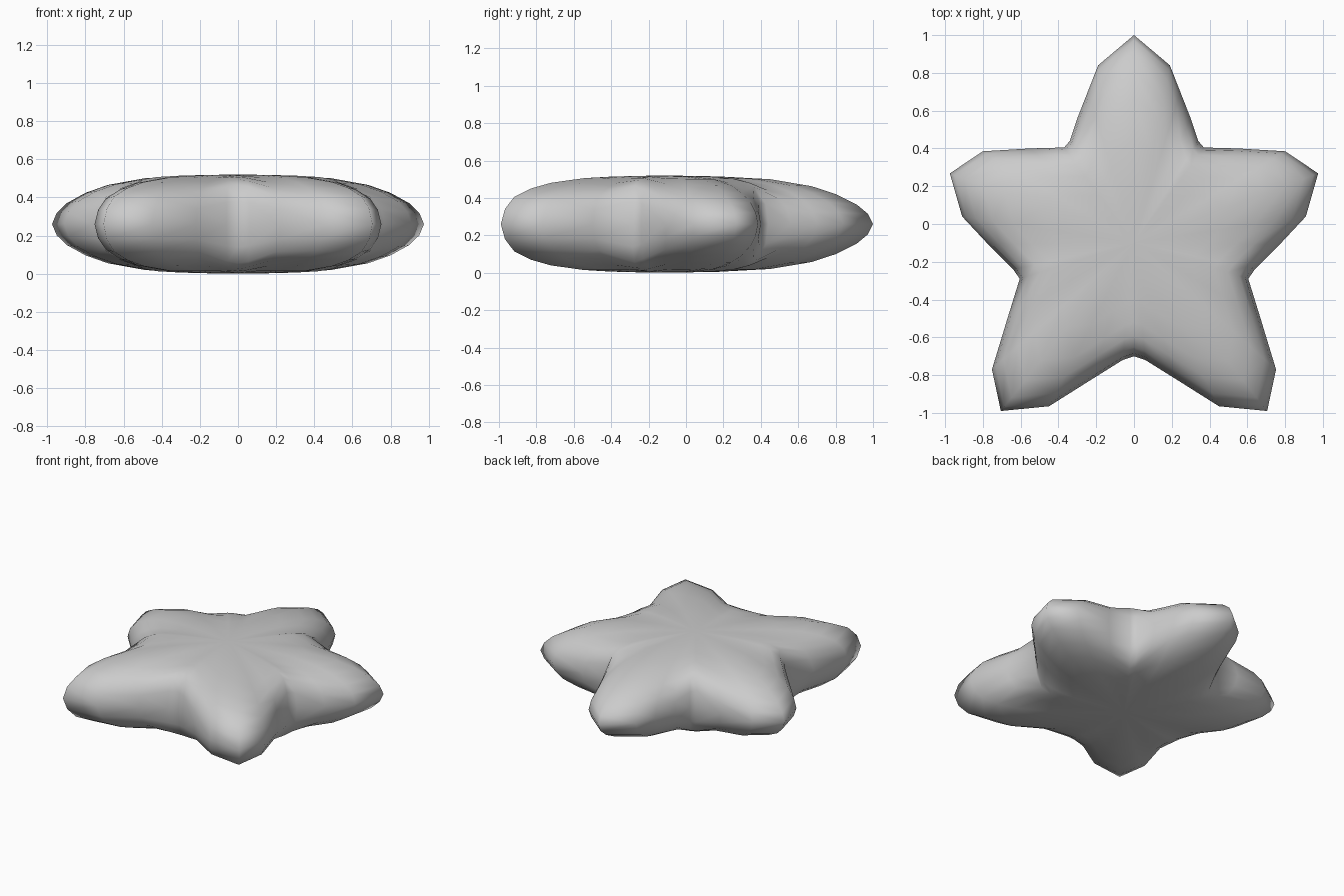
import bpy, bmesh

if "Cube" in bpy.data.objects:
    bpy.data.objects.remove(bpy.data.objects["Cube"])

# Right half of the star outline, top tip to bottom notch: x, y, fullness (0 tapered tip, 1 steep notch)
HALF = [(0, 1.0, 0), (.19, .84, .1), (.245, .70, .15), (.30, .56, .25), (.34, .44, .8),
        (.37, .405, .9), (.55, .40, .3), (.80, .385, .1), (.975, .268, .05), (.91, .04, .15),
        (.77, -.11, .3), (.64, -.24, .8), (.605, -.29, 1), (.67, -.50, .35), (.752, -.77, .3),
        (.705, -.99, .4), (.45, -.965, .35), (.22, -.82, .4), (.06, -.72, .9), (0, -.70, 1)]
outline = HALF + [(-x, y, k) for x, y, k in HALF[-2:0:-1]]

# Puffy profile: outline scale, half height at tips, half height at notches
PROFILE = [(1, 0, 0), (.975, .055, .12), (.92, .105, .205), (.82, .16, .235),
           (.7, .203, .247), (.5, .24, .254), (.25, .255, .258)]
MID, CY = .26, -.1

bm = bmesh.new()


def ring(scale, tip, notch, side):
    return [bm.verts.new((x * scale, CY + (y - CY) * scale,
                          MID + side * (tip + (notch - tip) * k))) for x, y, k in outline]


# Two cushioned halves sharing the rim
n = len(outline)
rim = ring(*PROFILE[0], 1)
for side in (1, -1):
    prev = rim
    for level in PROFILE[1:]:
        cur = ring(*level, side)
        for i in range(n):
            j = (i + 1) % n
            bm.faces.new((prev[i], prev[j], cur[j], cur[i]))
        prev = cur
    centre = bm.verts.new((0, CY, MID + side * .26))
    for i in range(n):
        bm.faces.new((prev[i], prev[(i + 1) % n], centre))

bmesh.ops.recalc_face_normals(bm, faces=bm.faces)
for f in bm.faces:
    f.smooth = True
mesh = bpy.data.meshes.new("puffy_star")
bm.to_mesh(mesh)
bm.free()
star = bpy.data.objects.new("puffy_star", mesh)
bpy.context.collection.objects.link(star)
